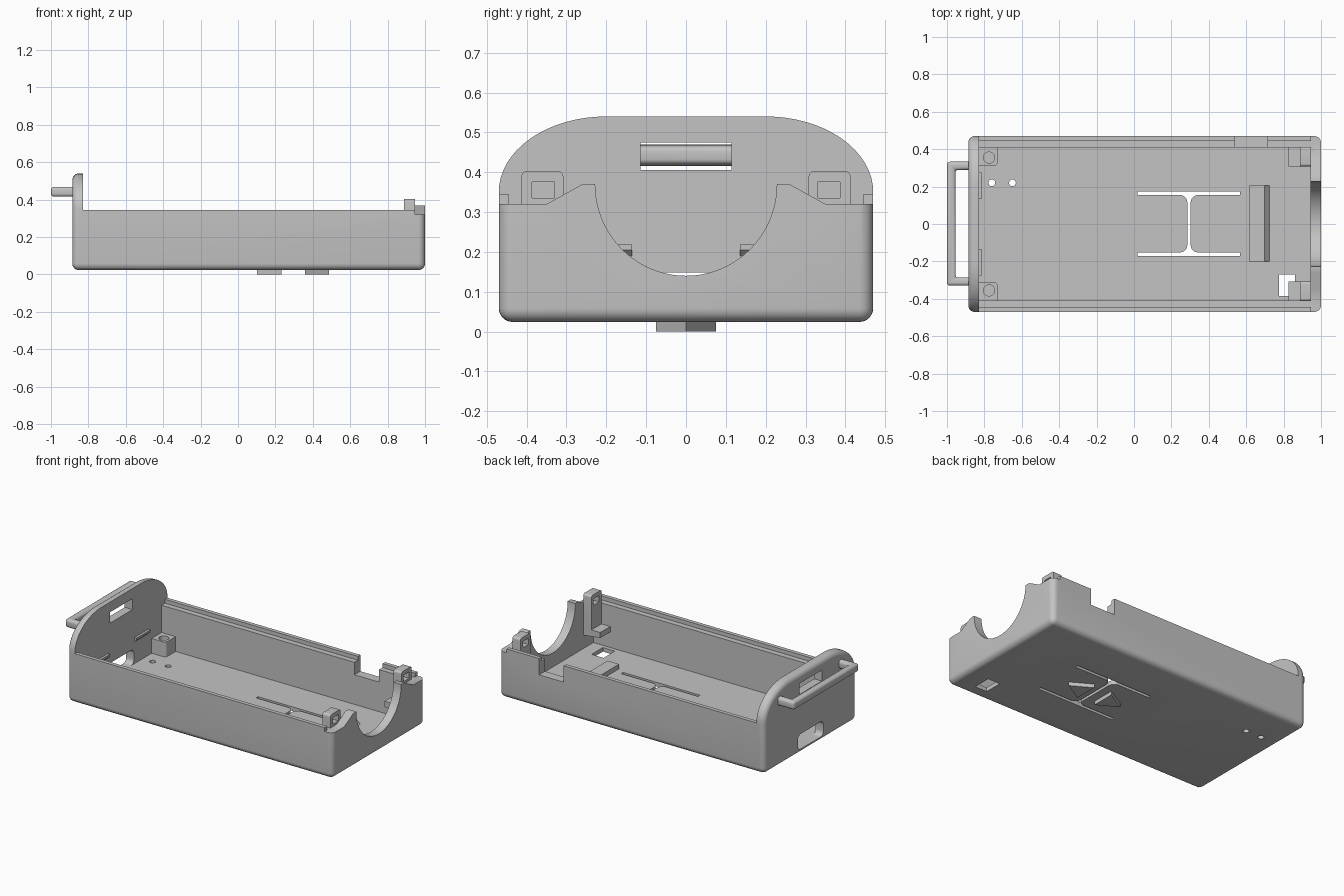
import bpy, bmesh, math
from mathutils import Vector

if "Cube" in bpy.data.objects:
    bpy.data.objects.remove(bpy.data.objects["Cube"])

grey = bpy.data.materials.new("plain grey")
grey.use_nodes = True
COLOUR = (0.55, 0.55, 0.55, 1)
grey.diffuse_color = COLOUR
grey.node_tree.nodes["Principled BSDF"].inputs["Base Color"].default_value = COLOUR


def prism(name, pts, axis, lo, hi, bevel=0, pick=None, segments=6):
    """Extrude a 2D outline along an axis, then bevel the edges chosen by pick(a, b)."""
    place = {"x": lambda p, h: (h, *p),
             "y": lambda p, h: (p[0], h, p[1]),
             "z": lambda p, h: (*p, h)}[axis]
    bm = bmesh.new()
    face = bm.faces.new([bm.verts.new(place(p, lo)) for p in pts])
    new = bmesh.ops.extrude_face_region(bm, geom=[face])["geom"]
    shift = Vector(place((0, 0), hi - lo))
    bmesh.ops.translate(bm, vec=shift, verts=[v for v in new if isinstance(v, bmesh.types.BMVert)])
    bmesh.ops.recalc_face_normals(bm, faces=bm.faces)
    if bevel:
        edges = [e for e in bm.edges if pick(e.verts[0].co, e.verts[1].co)]
        bmesh.ops.bevel(bm, geom=edges, offset=bevel, segments=segments, profile=0.5, affect="EDGES")
    mesh = bpy.data.meshes.new(name)
    bm.to_mesh(mesh)
    bm.free()
    obj = bpy.data.objects.new(name, mesh)
    bpy.context.collection.objects.link(obj)
    mesh.materials.append(grey)
    return obj


def box(name, x, y, z, bevel=0, pick=None):
    pts = [(x[0], y[0]), (x[1], y[0]), (x[1], y[1]), (x[0], y[1])]
    return prism(name, pts, "z", *z, bevel, pick)


def arc(cx, cy, rx, ry, start, end, n=16):
    angles = [math.radians(start + (end - start) * i / n) for i in range(n + 1)]
    return [(cx + rx * math.cos(a), cy + ry * math.sin(a)) for a in angles]


def circle(cx, cy, r):
    return arc(cx, cy, r, r, 0, 360, 32)[:-1]


def combine(target, other, operation="DIFFERENCE"):
    mod = target.modifiers.new("combine", "BOOLEAN")
    mod.operation, mod.solver, mod.object = operation, "EXACT", other
    bpy.context.view_layer.objects.active = target
    bpy.ops.object.modifier_apply(modifier=mod.name)
    bpy.data.objects.remove(other)


def vertical(a, b):
    return abs(a.z - b.z) > 0.01


BACK, INNER, END, FRONT = -0.885, -0.83, 0.945, 1.0
BASE, FLOOR, RIM, LIP, R = 0.024, 0.05, 0.32, 0.345, 0.035

# Tray with rounded base, hollow inside and a stepped rim
tray = box("tray", (BACK, FRONT), (-0.47, 0.47), (BASE, LIP), R,
           lambda a, b: vertical(a, b) or max(a.z, b.z) < 0.1)
combine(tray, box("cavity", (INNER, END), (-0.41, 0.41), (FLOOR, 1)))
combine(tray, box("rim_step", (INNER, 1.1), (-0.445, 0.445), (RIM, 1)))
combine(tray, box("end_step", (END, 1.1), (-0.6, 0.6), (RIM, 1)))

# Tall end panel with elliptical shoulders and a rounded outer edge
outline = (arc(0.2, 0.35, 0.27, 0.19, 0, 90) + arc(-0.2, 0.35, 0.27, 0.19, 90, 180)
           + arc(-0.435, BASE + R, R, R, 180, 270, 6) + arc(0.435, BASE + R, R, R, 270, 360, 6))
panel = prism("end_panel", outline, "x", BACK, INNER, 0.032,
              lambda a, b: max(a.x, b.x) < BACK + 0.01)
combine(tray, panel, "UNION")

# Raised shoulders of the open end, then its round cradle
shoulders = [(-0.35, RIM), (-0.26, 0.37), (0.26, 0.37), (0.35, RIM), (0.3, 0.25), (-0.3, 0.25)]
combine(tray, prism("shoulders", shoulders, "x", END, FRONT), "UNION")
combine(tray, prism("cradle", arc(0, 0.37, 0.228, 0.23, 180, 360, 40) + [(0.228, 0.6), (-0.228, 0.6)],
                    "x", 0.9, 1.1))

# Openings in the walls and floor
combine(tray, box("side_notch", (0.54, 0.715), (0.38, 0.6), (0.24, 1)))
combine(tray, box("strap_slot", (-1, -0.8), (-0.114, 0.114), (0.405, 0.475)))
combine(tray, box("port", (-1, -0.8), (-0.13, 0.13), (FLOOR, 0.148), 0.03,
                  lambda a, b: abs(a.x - b.x) > 0.1))
combine(tray, box("floor_window", (0.775, 0.86), (-0.385, -0.27), (-0.1, 0.11)))
combine(tray, box("flap_opening", (0.02, 0.567), (-0.172, 0.175), (-0.1, 0.2)))
for x in (-0.76, -0.65):
    combine(tray, prism("floor_hole", circle(x, 0.22, 0.018), "z", -0.1, 0.2))

parts = [tray]

# Two flexible floor flaps, each with a pointed foot
for name, root, tip, foot, point in (("left_flap", 0.567, 0.303, 0.358, 0.487),
                                     ("right_flap", 0.02, 0.285, 0.232, 0.102)):
    parts.append(box(name, sorted((root, tip)), (-0.152, 0.155), (BASE, FLOOR), 0.04,
                     lambda a, b, t=tip: vertical(a, b) and abs(a.x - t) < 0.01))
    parts.append(prism(name + "_foot", [(foot, -0.075), (foot, 0.075), (point, 0)],
                       "z", 0, 0.03))

# Floor stop with a sloping side
stop = [(0.615, 0.04), (0.725, 0.04), (0.725, FLOOR), (0.697, 0.08), (0.615, 0.08)]
parts.append(prism("floor_stop", stop, "y", -0.2, 0.205))

# Paired corner posts, ledges and drilled lugs
for side, s in (("left", 1), ("right", -1)):
    def span(a, b):
        return sorted((s * a, s * b))
    post = box(side + "_post", (INNER - 0.01, -0.73), span(0.31, 0.42), (0.04, 0.145), 0.02,
               lambda a, b: vertical(a, b) and a.x > -0.75 and abs(a.y) < 0.35)
    combine(post, prism("screw_hole", circle(-0.775, s * 0.355, 0.03), "z", 0.06, 0.3))
    ledge = prism(side + "_ledge", [(INNER - 0.01, 0.19), (INNER, 0.19), (-0.815, 0.205),
                                    (-0.815, 0.218), (INNER - 0.01, 0.218)],
                  "y", *span(0.135, 0.275))
    lug = prism(side + "_lug", [(0.825, 0.15), (0.955, 0.135), (0.955, 0.315), (END, 0.315),
                                (END, 0.403), (0.888, 0.403), (0.888, 0.185), (0.825, 0.185)],
                "y", *span(0.308, 0.413), 0.014,
                lambda a, b: abs(a.x - b.x) > 0.01 and min(a.z, b.z) > 0.4)
    combine(lug, box("lug_hole", (0.8, 1.1), span(0.33, 0.386), (0.335, 0.376)))
    parts += [post, ledge, lug]

# Carrying handle
loop = [(-0.875, -0.33), (-1, -0.33), (-1, 0.333), (-0.875, 0.333),
        (-0.875, 0.29), (-0.955, 0.29), (-0.955, -0.287), (-0.875, -0.287)]
handle = prism("handle", loop, "z", 0.416, 0.469, 0.016,
               lambda a, b: min(a.x, b.x) < -0.9, 4)
parts.append(handle)

# Smooth the rounded edges, keep the others sharp
for obj in parts:
    bpy.ops.object.select_all(action="DESELECT")
    obj.select_set(True)
    bpy.context.view_layer.objects.active = obj
    bpy.ops.object.shade_smooth_by_angle(angle=math.radians(30))
